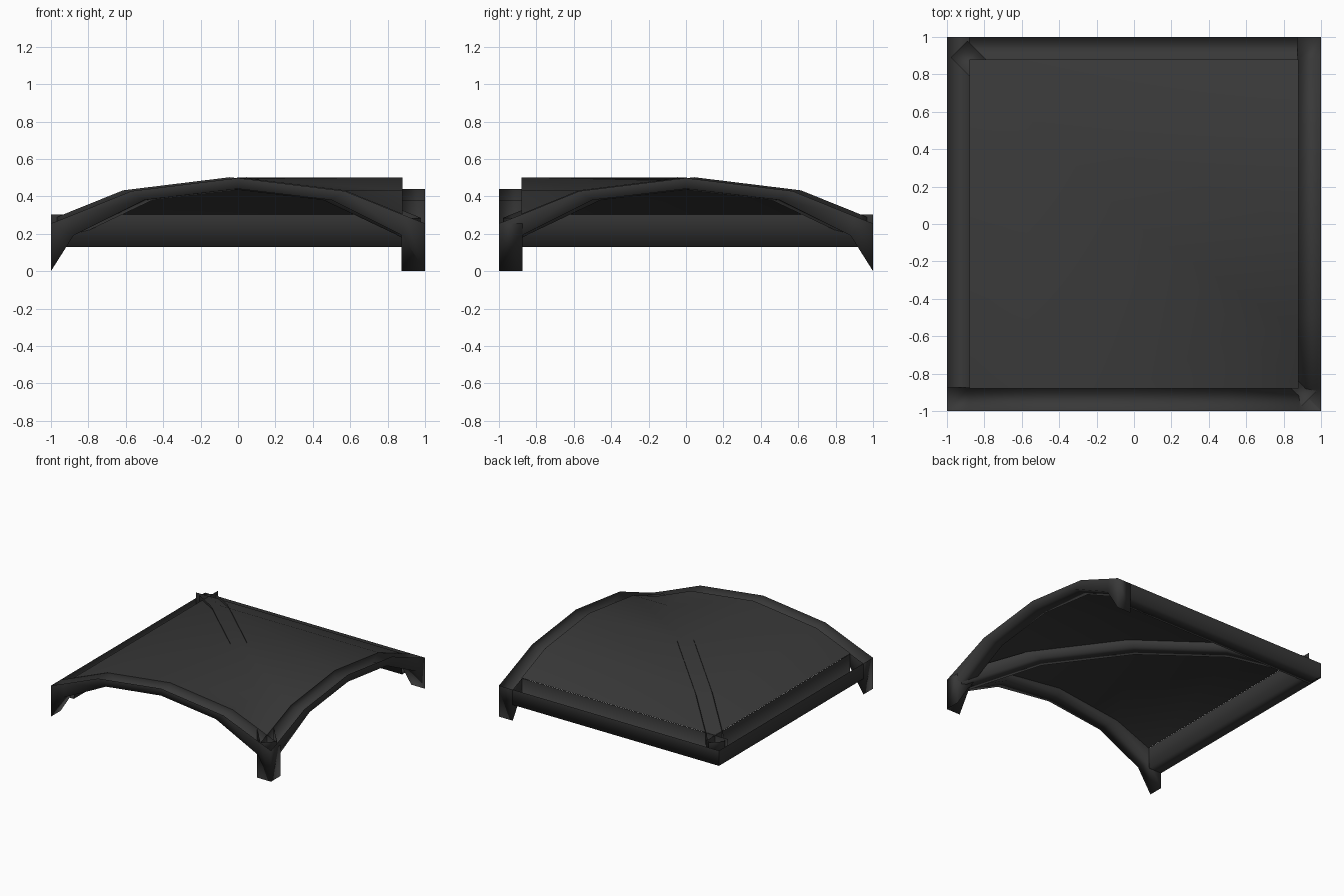
import bpy, bmesh, math
from mathutils import Matrix, Vector

if "Cube" in bpy.data.objects:
    bpy.data.objects.remove(bpy.data.objects["Cube"])

mat = bpy.data.materials.new("dark grey metal")
mat.diffuse_color = (0.04, 0.04, 0.04, 1)
mat.use_nodes = True
mat.node_tree.nodes["Principled BSDF"].inputs["Base Color"].default_value = mat.diffuse_color
E = 0.88          # half width of the roof shell
W = 0.125         # rib width


def finish(name, bm, smooth=None):
    bmesh.ops.remove_doubles(bm, verts=bm.verts[:], dist=1e-4)
    me = bpy.data.meshes.new(name)
    bm.to_mesh(me)
    bm.free()
    me.materials.append(mat)
    for p in me.polygons:
        p.use_smooth = True
    ob = bpy.data.objects.new(name, me)
    bpy.context.collection.objects.link(ob)
    return ob


def channel(name, stations, y0, y1, matrix=Matrix()):
    """Open-topped channel along x; a station is (top point, bottom point)."""
    bm = bmesh.new()
    rings = []
    for (tx, tz), (bx, bz) in stations:
        pts = [(tx, y0, tz), (bx, y0, bz), (bx, y1, bz), (tx, y1, tz)]
        rings.append([bm.verts.new(matrix @ Vector(p)) for p in pts])
    for a, b in zip(rings, rings[1:]):
        for k in range(3):
            bm.faces.new((a[k], a[k + 1], b[k + 1], b[k]))
    bm.faces.new(rings[0])
    bm.faces.new(rings[-1][::-1])
    return finish(name, bm)


def mirrored(half):
    return half + [((-t[0], t[1]), (-b[0], b[1])) for t, b in half[-2::-1]]


# Reflection across the diagonal that runs from back left to front right
swap = Matrix(((0, -1, 0, 0), (-1, 0, 0, 0), (0, 0, 1, 0), (0, 0, 0, 1)))

# Roof shell: two barrel vaults meeting along the diagonal
prof = [(-E, 0.304), (-0.57, 0.43), (0, 0.5), (0.57, 0.43), (E, 0.304)]
bm = bmesh.new()
for (xa, za), (xb, zb) in zip(prof, prof[1:]):
    pts = [(xa, -E, za), (xb, -E, zb), (xb, -xb, zb), (xa, -xa, za)]
    if abs(xb - E) < 1e-6:
        pts.pop(2)
    bm.faces.new([bm.verts.new(p) for p in pts])
    bm.faces.new([bm.verts.new(swap @ Vector(p)) for p in reversed(pts)])
finish("roof_shell", bm)

# Arched ribs over the two open sides
arch = mirrored([((-1, 0.255), (-1, 0)), ((-0.89, 0.298), (-0.88, 0.19)),
                 ((-0.57, 0.428), (-0.5, 0.38)), ((0, 0.498), (0, 0.44))])
channel("front_arch_rib", arch, -1, -1 + W)
channel("right_arch_rib", arch, -1, -1 + W, swap)

# Diagonal rib under the crease
diag = mirrored([((-0.935, 0.284), (-0.935, 0.17)), ((-0.89, 0.303), (-0.88, 0.2)),
                 ((-0.57, 0.432), (-0.5, 0.38)), ((0, 0.502), (0, 0.44))])
turn = Matrix.Rotation(math.radians(-45), 4, 'Z') @ Matrix.Diagonal((math.sqrt(2), 1, 1, 1))
channel("diagonal_rib", diag, -W / 2, W / 2, turn)


# Straight wall beams along the closed sides
def beam(name, matrix):
    bm = bmesh.new()
    sec = [(-1, 0.255), (-1, 0.13), (-E, 0.13), (-E, 0.303)]
    ends = [[bm.verts.new(matrix @ Vector((x, y, z))) for x, z in sec] for y in (1, -1 + W)]
    a, b = ends
    for k in range(3):
        bm.faces.new((a[k], a[k + 1], b[k + 1], b[k]))
    return finish(name, bm)


beam("left_beam", Matrix())
beam("back_beam", swap)

# Consistent outward normals on the channels
for ob in bpy.context.collection.objects:
    bm = bmesh.new()
    bm.from_mesh(ob.data)
    bmesh.ops.recalc_face_normals(bm, faces=bm.faces[:])
    up = sum((f.normal.z * f.calc_area() for f in bm.faces))
    if (ob.name == "roof_shell") != (up > 0):
        bmesh.ops.reverse_faces(bm, faces=bm.faces[:])
    bm.to_mesh(ob.data)
    bm.free()
